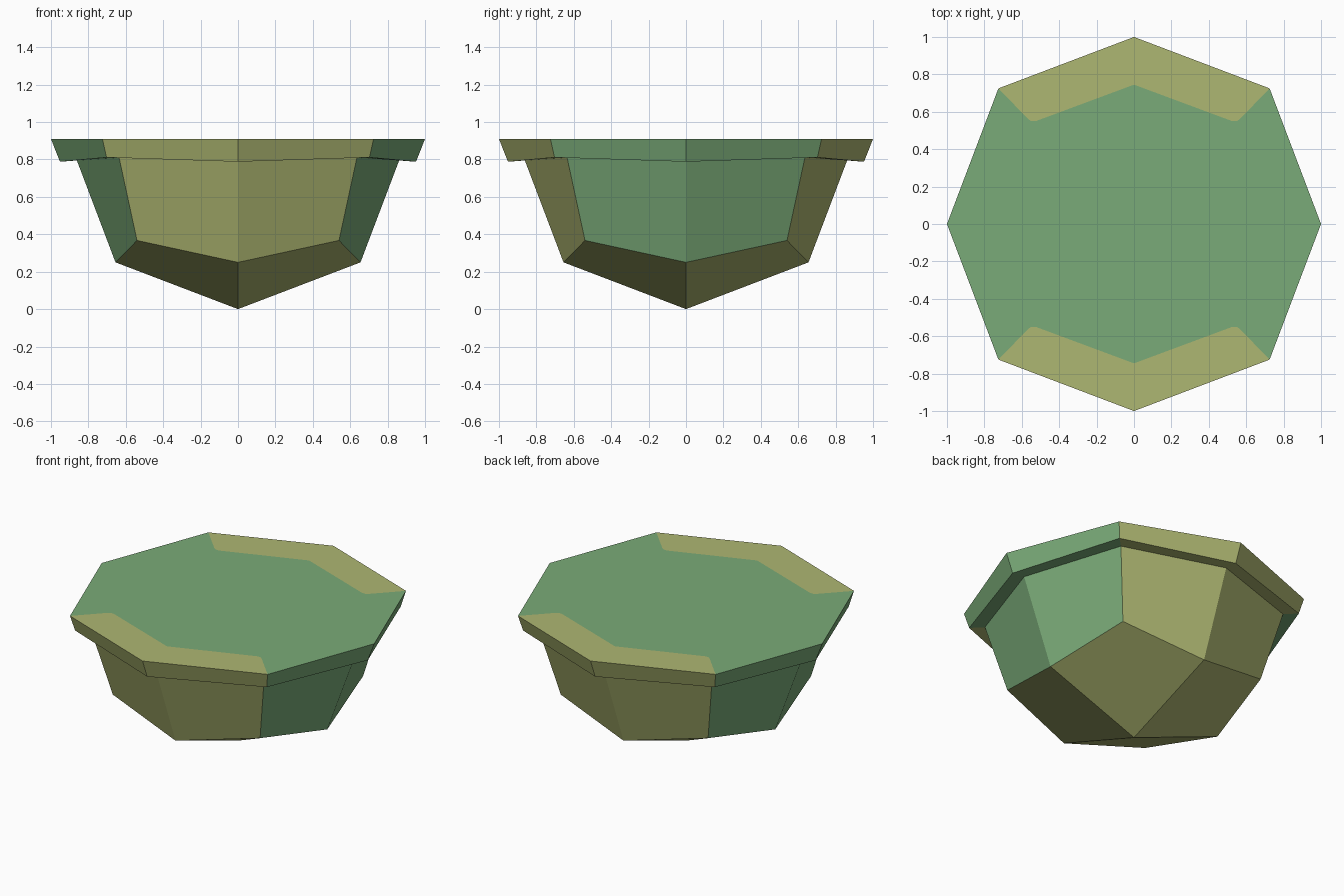
import bpy, bmesh

if "Cube" in bpy.data.objects:
    bpy.data.objects.remove(bpy.data.objects["Cube"])


def material(name, rgb):
    m = bpy.data.materials.new(name)
    m.diffuse_color = (*rgb, 1)
    m.use_nodes = True
    m.node_tree.nodes["Principled BSDF"].inputs["Base Color"].default_value = m.diffuse_color
    return m


MATS = [material("leaf green", (0.195, 0.407, 0.188)),
        material("olive yellow", (0.423, 0.474, 0.168))]


def ring(bm, card, card_z, diag, diag_z):
    """Eight-sided ring: axis points and diagonal points have their own radius and height."""
    dirs = [(1, 0), (1, 1), (0, 1), (-1, 1), (-1, 0), (-1, -1), (0, -1), (1, -1)]
    return [bm.verts.new((x * diag, y * diag, diag_z) if x and y
                         else (x * card, y * card, card_z)) for x, y in dirs]


def bridge(bm, low, high):
    """Side walls: yellow towards front and back, green towards the sides."""
    for i in range(8):
        j = (i + 1) % 8
        f = bm.faces.new((low[i], low[j], high[j], high[i]))
        c = f.calc_center_median()
        f.material_index = int(abs(c.y) > abs(c.x))


def finish(bm, name):
    me = bpy.data.meshes.new(name)
    bm.to_mesh(me)
    bm.free()
    for m in MATS:
        me.materials.append(m)
    bpy.context.collection.objects.link(bpy.data.objects.new(name, me))


# Faceted bowl body with four kite faces meeting at the bottom point
bm = bmesh.new()
base = ring(bm, 0.655, 0.25, 0.54, 0.367)
bridge(bm, base, ring(bm, 0.862, 0.796, 0.636, 0.811))
tip = bm.verts.new((0, 0, 0))
for i in range(0, 8, 2):
    f = bm.faces.new((tip, base[(i + 2) % 8], base[i + 1], base[i]))
    f.material_index = 1
finish(bm, "bowl_body")

# Overhanging rim: underside, outer band and flat top
bm = bmesh.new()
inner = ring(bm, 0.862, 0.796, 0.636, 0.811)
lower = ring(bm, 0.952, 0.788, 0.703, 0.811)
top = ring(bm, 1.0, 0.91, 0.725, 0.91)
bridge(bm, inner, lower)
bridge(bm, lower, top)

# Top: green centre with a yellow band at front and back
half = [(0.565, 0.56), (0.55, 0.55), (0.525, 0.55)]
line = half + [(0, 0.745)] + [(-x, y) for x, y in reversed(half)]
back = [bm.verts.new((x, y, 0.91)) for x, y in line]
front = [bm.verts.new((-x, -y, 0.91)) for x, y in line]
bm.faces.new([top[0], top[1]] + back + [top[3], top[4], top[5]] + front + [top[7]])
for corners, edge in ((top[1:4], back), (top[5:8], front)):
    # split each band on the middle axis so both halves stay simple
    for f in (bm.faces.new([corners[0], corners[1]] + edge[3::-1]),
              bm.faces.new([corners[1], corners[2]] + edge[:2:-1])):
        f.material_index = 1
finish(bm, "bowl_rim_and_top")
